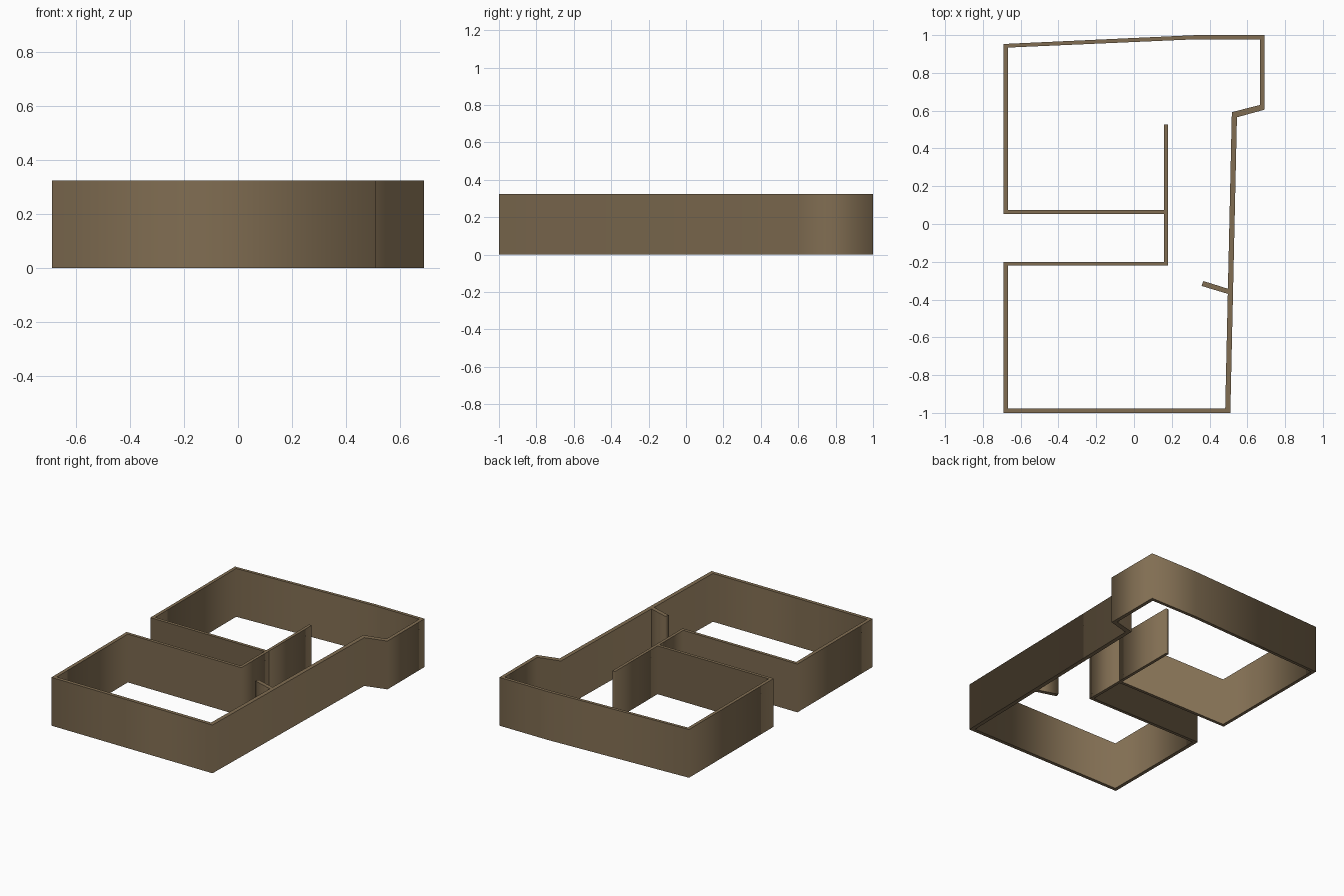
import bpy

if "Cube" in bpy.data.objects:
    bpy.data.objects.remove(bpy.data.objects["Cube"])

HEIGHT = 0.325

brown = bpy.data.materials.new("wall_brown")
brown.diffuse_color = (0.22, 0.155, 0.085, 1)
brown.use_nodes = True
brown.node_tree.nodes["Principled BSDF"].inputs["Base Color"].default_value = brown.diffuse_color


def wall(name, *outlines):
    """Extrude flat outlines (a second outline cuts a hole) to wall height."""
    curve = bpy.data.curves.new(name, 'CURVE')
    curve.dimensions = '2D'
    curve.fill_mode = 'BOTH'
    curve.extrude = HEIGHT / 2
    for pts in outlines:
        s = curve.splines.new('POLY')
        s.points.add(len(pts) - 1)
        for p, (x, y) in zip(s.points, pts):
            p.co = (x, y, 0, 1)
        s.use_cyclic_u = True
    obj = bpy.data.objects.new(name, curve)
    obj.location.z = HEIGHT / 2
    bpy.context.collection.objects.link(obj)
    bpy.ops.object.select_all(action='DESELECT')
    obj.select_set(True)
    bpy.context.view_layer.objects.active = obj
    bpy.ops.object.convert(target='MESH')
    obj = bpy.context.object
    obj.data.materials.clear()
    obj.data.materials.append(brown)
    return obj


# Closed ring of walls around both rooms and the corridor notch
outer = [(-0.69, 0.053), (-0.69, 0.953), (0.33, 1.0), (0.69, 1.0),
         (0.69, 0.605), (0.545, 0.565), (0.51, -1.0), (-0.69, -1.0),
         (-0.69, -0.2), (0.16, -0.2), (0.16, 0.053)]
inner = [(-0.668, 0.074), (-0.668, 0.934), (0.33, 0.978), (0.666, 0.978),
         (0.666, 0.63), (0.518, 0.592), (0.483, -0.976), (-0.666, -0.976),
         (-0.666, -0.221), (0.18, -0.221), (0.18, 0.074)]
wall("perimeter_walls", outer, inner)

# Free-standing continuation of the corridor end wall
wall("partition_wall", [(0.16, 0.074), (0.18, 0.074), (0.18, 0.527), (0.16, 0.527)])

# Short angled stub off the long right wall
wall("door_stub", [(0.358, -0.328), (0.497, -0.37), (0.498, -0.343), (0.367, -0.302)])
